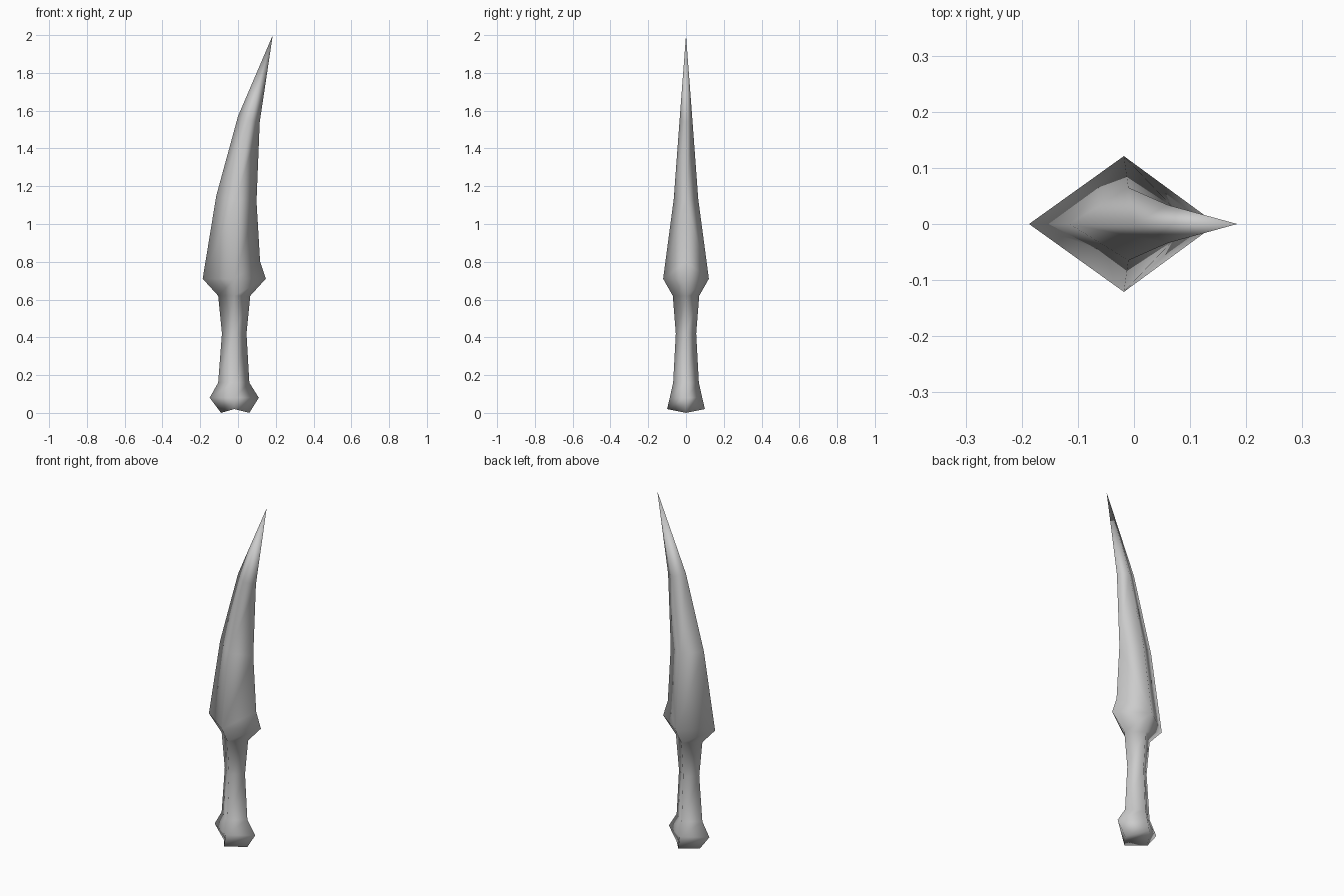
import bpy
import bmesh

cube = bpy.data.objects.get("Cube")
if cube:
    bpy.data.objects.remove(cube)

# One plain colour for the whole dagger
grey = bpy.data.materials.new("plain grey")
grey.use_nodes = True
colour = (0.6, 0.6, 0.6, 1)
grey.diffuse_color = colour
grey.node_tree.nodes["Principled BSDF"].inputs["Base Color"].default_value = colour


def add_diamond(bm, cutting_edge, spine, ridge, half_depth):
    """Four corners of a section; each point is given as (x, z)."""
    corners = [(cutting_edge, 0), (ridge, -half_depth), (spine, 0), (ridge, half_depth)]
    return [bm.verts.new((p[0], y, p[1])) for p, y in corners]


bm = bmesh.new()

# Sections from pommel to blade: cutting edge, spine, ridge, half depth
sections = {
    "pommel_base": ((-.09, 0), (.06, 0), (-.02, .02), .1),
    "pommel": ((-.15, .08), (.11, .08), (-.02, .08), .086),
    "grip_base": ((-.105, .16), (.06, .16), (-.02, .16), .068),
    "grip_middle": ((-.085, .42), (.045, .42), (-.02, .42), .054),
    "grip_top": ((-.105, .62), (.065, .62), (-.02, .62), .07),
    "guard": ((-.187, .71), (.147, .71), (-.018, .71), .121),
    "blade_middle": ((-.115, 1.15), (.098, 1.12), (-.01, 1.13), .065),
    "blade_bend": ((0, 1.57), (.115, 1.54), (.06, 1.55), .034),
}
rings = {name: add_diamond(bm, *shape) for name, shape in sections.items()}

# Skin between neighbouring sections
loops = list(rings.values())
for low, high in zip(loops, loops[1:]):
    for i in range(4):
        j = (i + 1) % 4
        bm.faces.new((low[i], low[j], high[j], high[i]))

# Curved blade tip
tip = bm.verts.new((.184, 0, 2))
for i in range(4):
    bm.faces.new((loops[-1][i], loops[-1][(i + 1) % 4], tip))

# Notched pommel underside, folded from front to back
edge, front, spine, back = rings["pommel_base"]
bm.faces.new((edge, back, front))
bm.faces.new((spine, front, back))

# Small step on the spine just above the guard
low, high = rings["guard"][2], rings["blade_middle"][2]
_, step = bmesh.utils.edge_split(bm.edges.get((low, high)), low, .2)
step.co = (.117, 0, .8)
bmesh.ops.triangulate(bm, faces=list(step.link_faces))

bmesh.ops.recalc_face_normals(bm, faces=bm.faces)
for face in bm.faces:
    face.smooth = True

mesh = bpy.data.meshes.new("dagger")
bm.to_mesh(mesh)
bm.free()
mesh.materials.append(grey)
bpy.context.collection.objects.link(bpy.data.objects.new("dagger", mesh))
